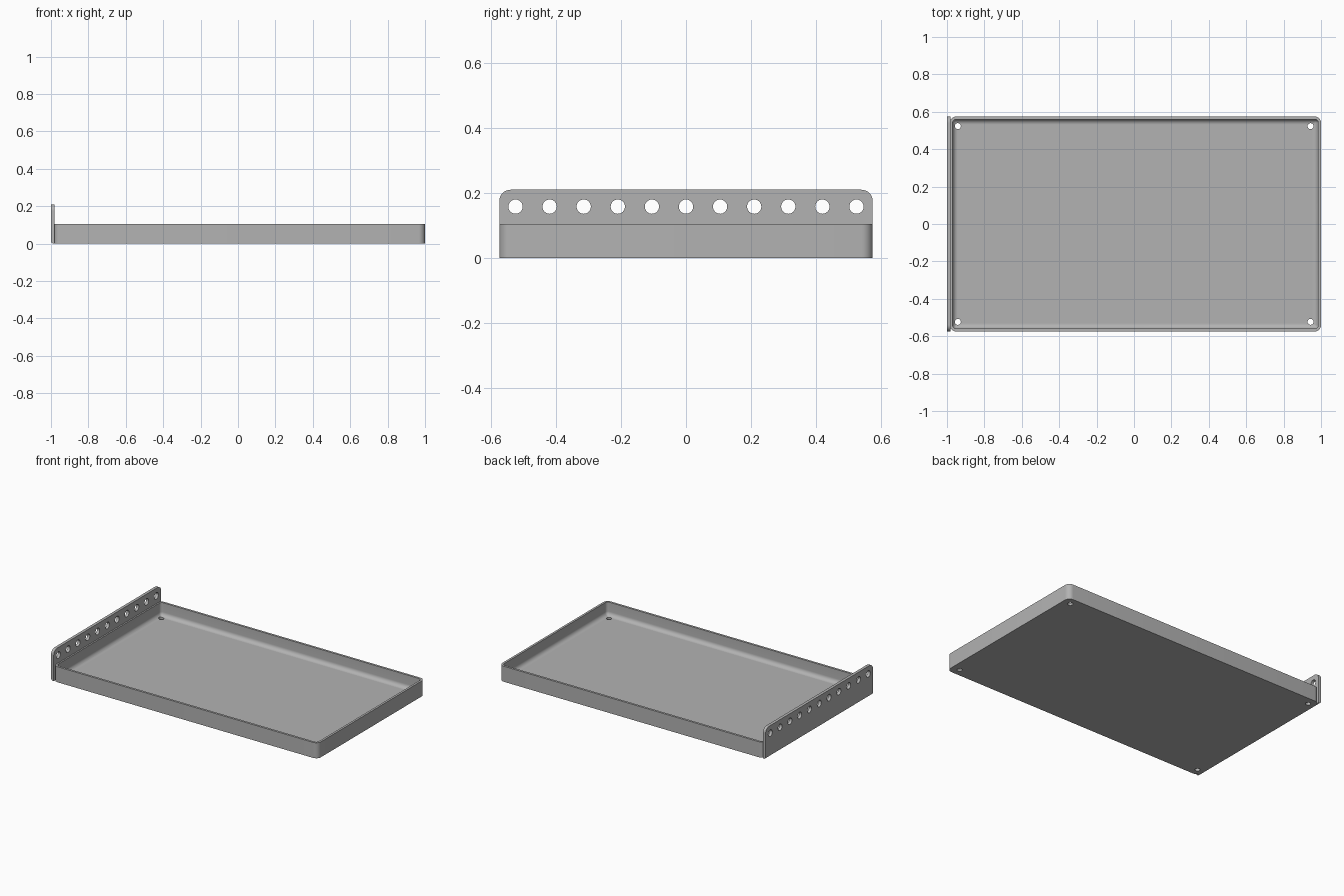
import bpy, bmesh, math
from mathutils import Matrix

cube = bpy.data.objects.get("Cube")
if cube:
    bpy.data.objects.remove(cube, do_unlink=True)

grey = bpy.data.materials.new("plain grey")
grey.use_nodes = True
grey.diffuse_color = (0.45, 0.45, 0.45, 1)
grey.node_tree.nodes["Principled BSDF"].inputs["Base Color"].default_value = grey.diffuse_color

HALF_Y = 0.575
X_MIN, X_MAX = -0.985, 1.0
TRAY_H, WALL, FLOOR = 0.105, 0.015, 0.015
CORNER, FILLET = 0.035, 0.028


def make_object(name, bm):
    bmesh.ops.recalc_face_normals(bm, faces=bm.faces)
    mesh = bpy.data.meshes.new(name)
    bm.to_mesh(mesh)
    bm.free()
    mesh.materials.append(grey)
    obj = bpy.data.objects.new(name, mesh)
    bpy.context.collection.objects.link(obj)
    return obj


def rounded_ring(bm, inset, z, steps=8):
    """Rounded rectangle of vertices, inset from the tray outline."""
    r = max(CORNER - inset, 0.006)
    cx, hx, hy = (X_MIN + X_MAX) / 2, (X_MAX - X_MIN) / 2 - inset - r, HALF_Y - inset - r
    ring = []
    for i, (sx, sy) in enumerate(((1, 1), (-1, 1), (-1, -1), (1, -1))):
        for k in range(steps + 1):
            a = math.pi / 2 * (i + k / steps)
            ring.append(bm.verts.new((cx + sx * hx + r * math.cos(a),
                                      sy * hy + r * math.sin(a), z)))
    return ring


def cut_holes(obj, centres, radius, axis):
    """Drill round holes through an object."""
    bm = bmesh.new()
    turn = Matrix.Rotation(math.pi / 2, 4, 'Y') if axis == 'X' else Matrix()
    for c in centres:
        bmesh.ops.create_cone(bm, cap_ends=True, segments=32, radius1=radius, radius2=radius,
                              depth=0.1, matrix=Matrix.Translation(c) @ turn)
    cutter = make_object("hole_cutter", bm)
    cutter.hide_render = True
    mod = obj.modifiers.new("holes", 'BOOLEAN')
    mod.operation, mod.solver, mod.object = 'DIFFERENCE', 'EXACT', cutter
    bpy.context.view_layer.objects.active = obj
    bpy.ops.object.modifier_apply(modifier=mod.name)
    bpy.data.objects.remove(cutter, do_unlink=True)


def smooth(obj):
    bpy.ops.object.select_all(action='DESELECT')
    obj.select_set(True)
    bpy.context.view_layer.objects.active = obj
    bpy.ops.object.shade_smooth_by_angle(angle=math.radians(35))


# Tray: outer wall, rim, inner wall and a filleted floor
bm = bmesh.new()
profile = [(0, 0), (0, TRAY_H), (WALL, TRAY_H)]
for k in range(9):
    a = math.pi / 2 * k / 8
    profile.append((WALL + FILLET * (1 - math.cos(a)), FLOOR + FILLET * (1 - math.sin(a))))
rings = [rounded_ring(bm, *p) for p in profile]
for low, high in zip(rings, rings[1:]):
    for i in range(len(low)):
        j = (i + 1) % len(low)
        bm.faces.new((low[i], low[j], high[j], high[i]))
bm.faces.new(rings[0])
bm.faces.new(rings[-1])
tray = make_object("tray", bm)
cut_holes(tray, [(x, y, 0) for x in (-0.942, 0.944) for y in (-0.523, 0.523)], 0.016, 'Z')
smooth(tray)

# End plate: upright panel with rounded top corners and a soft lower outer edge
bm = bmesh.new()
bmesh.ops.create_cube(bm, size=1, matrix=Matrix.Translation((-0.99, 0, 0.105))
                      @ Matrix.Diagonal((0.02, 2 * HALF_Y, 0.21, 1)))
top_edges = [e for e in bm.edges if all(v.co.z > 0.2 for v in e.verts)
             and abs(e.verts[0].co.y - e.verts[1].co.y) < 0.01]
bmesh.ops.bevel(bm, geom=top_edges, offset=0.035, segments=8, profile=0.5, affect='EDGES')
low_edge = [e for e in bm.edges if all(v.co.z < 0.01 and v.co.x < -0.99 for v in e.verts)]
bmesh.ops.bevel(bm, geom=low_edge, offset=0.014, segments=6, profile=0.5, affect='EDGES')
plate = make_object("end_plate", bm)
cut_holes(plate, [(-0.99, 0.105 * i, 0.158) for i in range(-5, 6)], 0.022, 'X')
smooth(plate)
